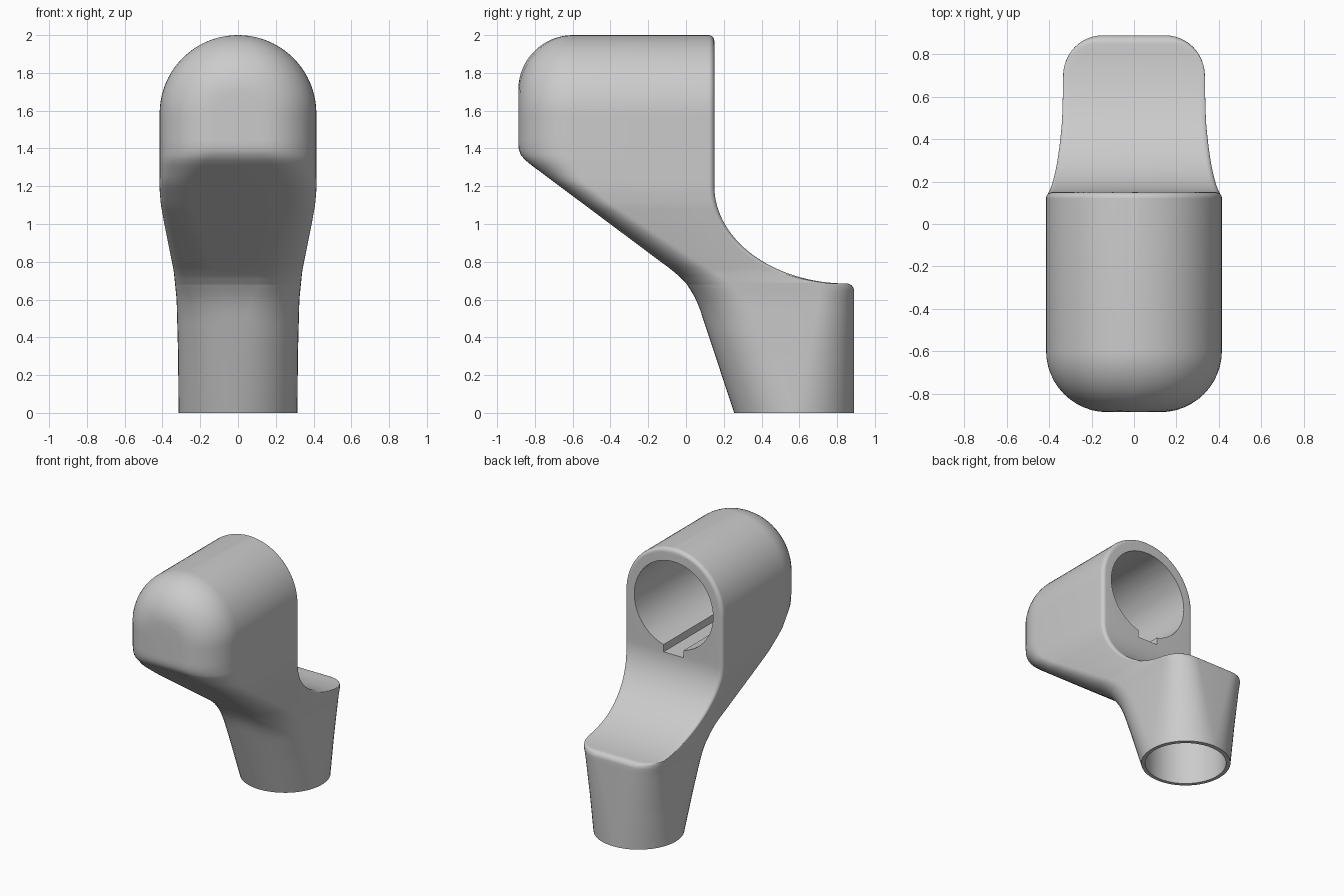
import bpy, bmesh, math
from mathutils import Matrix

cube = bpy.data.objects.get("Cube")
if cube:
    bpy.data.objects.remove(cube, do_unlink=True)

HALF, DOME_Z, TOP = 0.415, 1.585, 2.0
LIP_Y, LIP_Z, LIP_R, FACE_Y = 0.85, 0.645, 0.04, 0.15
STEPS = 12

grey = bpy.data.materials.new("plain grey")
grey.use_nodes = True
colour = (0.6, 0.6, 0.6, 1)
grey.diffuse_color = colour
grey.node_tree.nodes["Principled BSDF"].inputs["Base Color"].default_value = colour


def lookup(keys, z):
    """Linear interpolation through (z, value) keys."""
    for (z0, a), (z1, b) in zip(keys, keys[1:]):
        if z <= z1:
            return a + (b - a) * max(0, z - z0) / (z1 - z0)
    return keys[-1][1]


# Outline keys by height: half width, front edge, front corner radius
width = [(0, .315), (.3, .317), (.6, .325), (.75, .34), (.9, .37), (1, .39), (1.1, .408), (1.18, HALF)]
front = [(0, .255), (.56, .07), (.62, .043), (.68, .005), (.72, -.032), (.76, -.08),
         (1.33, -.843), (1.36, -.872), (1.39, -.884), (1.42, -.888)]
corner = [(0, .315), (.5, .28), (.8, .2), (1.1, .15), (1.22, .16), (1.38, .29)]


def fillet(y, radius, z, direction):
    """Rounded corner running from the side wall towards the end face at y."""
    dz = max(0, z - DOME_Z)
    half = lookup(width, z)
    limit = math.pi / 2
    if half - radius < dz:
        limit = math.acos(min(1, 1 - (half - dz) / radius))
    points = []
    for i in range(STEPS + 1):
        a = limit * i / STEPS
        inner = half - radius * (1 - math.cos(a))
        x = math.sqrt(max(0, inner * inner - dz * dz))
        points.append((x, y + direction * radius * (math.sin(a) - 1), z))
    return points


def section(z, back):
    if z < LIP_Z:
        back_radius = lookup([(0, .315), (LIP_Z, .18)], z)
    else:
        back_radius = max(.03, .18 - (LIP_Y + LIP_R - back))
    half = fillet(back, back_radius, z, 1)[::-1]
    half += fillet(lookup(front, z), lookup(corner, z), z, -1)
    return half + [(-x, y, h) for x, y, h in reversed(half)]


# Heights paired with the back edge: leg, lip, saddle, head, dome
rows = [(LIP_Z * i / 20, LIP_Y + LIP_R) for i in range(20)]
for i in range(7):
    a = math.pi / 2 * i / 6
    rows.append((LIP_Z + LIP_R * math.sin(a), LIP_Y + LIP_R * math.cos(a)))
saddle_top = 1.2
drop = saddle_top - LIP_Z - LIP_R
for i in range(1, 33):
    a = math.pi / 2 * i / 32
    rows.append((saddle_top - drop * math.cos(a), LIP_Y - (LIP_Y - FACE_Y) * math.sin(a)))
rows += [(saddle_top + (DOME_Z - saddle_top) * i / 14, FACE_Y) for i in range(1, 15)]
rows += [(DOME_Z + HALF * math.sin(math.pi / 2 * i / 20), FACE_Y) for i in range(1, 21)]

# Loft the body through its sections
bm = bmesh.new()
rings = [[bm.verts.new(p) for p in section(z, back)] for z, back in rows]
count = len(rings[0])
for low, high in zip(rings, rings[1:]):
    for i in range(count):
        j = (i + 1) % count
        bm.faces.new((low[i], low[j], high[j], high[i]))
bm.faces.new(rings[0])
bmesh.ops.remove_doubles(bm, verts=bm.verts[:], dist=0.0001)
bmesh.ops.recalc_face_normals(bm, faces=bm.faces[:])
mesh = bpy.data.meshes.new("socket_body")
bm.to_mesh(mesh)
bm.free()
mesh.materials.append(grey)
body = bpy.data.objects.new("socket_body", mesh)
bpy.context.collection.objects.link(body)


def cut(make):
    """Subtract a temporary solid from the body."""
    cutter = bmesh.new()
    make(cutter)
    data = bpy.data.meshes.new("cutter")
    cutter.to_mesh(data)
    cutter.free()
    data.materials.append(grey)
    tool = bpy.data.objects.new("cutter", data)
    tool.hide_render = True
    bpy.context.collection.objects.link(tool)
    mod = body.modifiers.new("cut", "BOOLEAN")
    mod.operation, mod.solver, mod.object = "DIFFERENCE", "EXACT", tool
    bpy.ops.object.modifier_apply(modifier=mod.name)
    bpy.data.objects.remove(tool, do_unlink=True)


def cylinder(radius, length, matrix):
    return lambda b: bmesh.ops.create_cone(b, cap_ends=True, segments=64, radius1=radius,
                                           radius2=radius, depth=length, matrix=matrix)


bpy.ops.object.select_all(action="DESELECT")
body.select_set(True)
bpy.context.view_layer.objects.active = body

# Head bore, its key slot, and the leg socket
cut(cylinder(.335, 1, Matrix.Translation((0, -.1, 1.57)) @ Matrix.Rotation(math.pi / 2, 4, "X")))
cut(lambda b: bmesh.ops.create_cube(b, size=1, matrix=Matrix.Translation((0, -.05, 1.29))
                                    @ Matrix.Diagonal((.17, .9, .2, 1))))
cut(cylinder(.287, 1, Matrix.Translation((0, .57, 0))))

bpy.ops.object.shade_smooth_by_angle(angle=math.radians(35))
